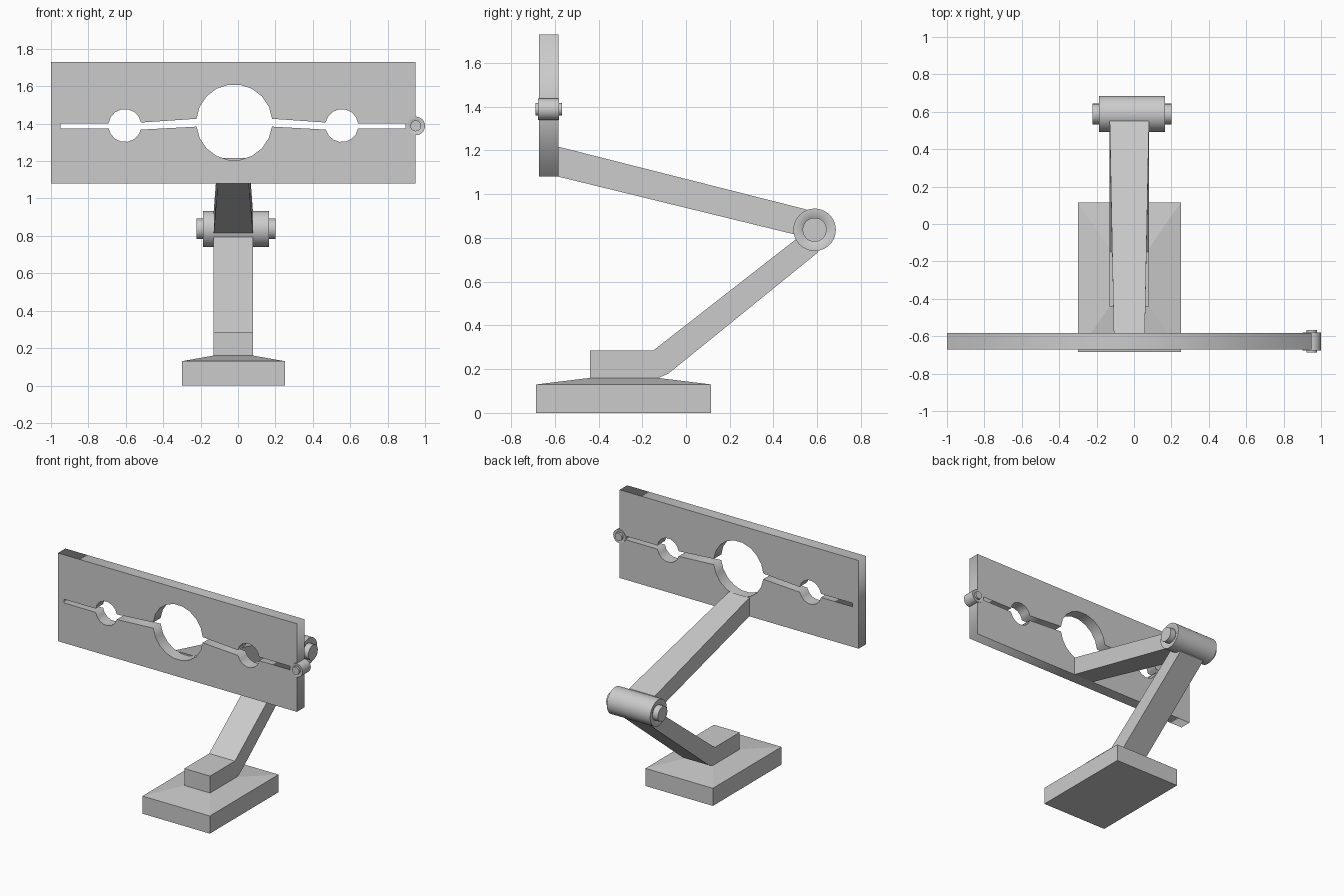
import bpy, bmesh
from math import pi, sin, cos, asin
from mathutils import Matrix

if "Cube" in bpy.data.objects:
    bpy.data.objects.remove(bpy.data.objects["Cube"])

CX = -0.025  # symmetry line of board, arms and base


def finish(name, bm):
    bmesh.ops.recalc_face_normals(bm, faces=bm.faces[:])
    me = bpy.data.meshes.new(name)
    bm.to_mesh(me)
    bm.free()
    ob = bpy.data.objects.new(name, me)
    bpy.context.collection.objects.link(ob)
    return ob


def side_profile(name, pts):
    """Extrude a (y, z, half width) outline across x."""
    bm = bmesh.new()
    left = [bm.verts.new((CX - w, y, z)) for y, z, w in pts]
    right = [bm.verts.new((CX + w, y, z)) for y, z, w in pts]
    bm.faces.new(left)
    bm.faces.new(right)
    for i in range(len(pts)):
        j = (i + 1) % len(pts)
        bm.faces.new((left[i], left[j], right[j], right[i]))
    return finish(name, bm)


def pin_joint(name, half, rim, r_body, r_ring, r_pin, recess, pin_half, matrix):
    """Barrel with recessed caps and a protruding pin, turned about local z."""
    end = [(r_body, half), (r_ring, half), (r_pin, half - recess),
           (r_pin, pin_half), (0, pin_half)]
    profile = [(r, -h) for r, h in reversed(end)] + end
    bm = bmesh.new()
    vs = [bm.verts.new((r, 0, h)) for r, h in profile]
    edges = [bm.edges.new(p) for p in zip(vs, vs[1:])]
    bmesh.ops.spin(bm, geom=vs + edges, cent=(0, 0, 0), axis=(0, 0, 1),
                   angle=2 * pi, steps=rim)
    bmesh.ops.remove_doubles(bm, verts=bm.verts[:], dist=1e-5)
    bmesh.ops.transform(bm, matrix=matrix, verts=bm.verts[:])
    ob = finish(name, bm)
    bpy.ops.object.select_all(action='DESELECT')
    ob.select_set(True)
    bpy.context.view_layer.objects.active = ob
    bpy.ops.object.shade_smooth_by_angle(angle=0.6)


# Stocks board: rectangle with one keyhole-shaped opening
def arc(x, zc, r, z0, z1, up, n):
    a0, a1 = pi - asin((z0 - zc) / r), asin((z1 - zc) / r)
    if not up:
        a1 += 2 * pi
    return [(x + r * cos(a0 + (a1 - a0) * i / n),
             zc + r * sin(a0 + (a1 - a0) * i / n)) for i in range(n + 1)]


def opening_edge(thin, near, wide, up):
    return ([(-0.95, thin)]
            + arc(CX - 0.58, 1.39, 0.088, thin, near, up, 7)
            + arc(CX + 0.005, 1.407, 0.203, wide, wide, up, 9)
            + arc(CX + 0.58, 1.39, 0.088, near, thin, up, 7)
            + [(0.895, thin)])


upper = opening_edge(1.402, 1.406, 1.426, True)
lower = opening_edge(1.375, 1.368, 1.384, False)
cu = bpy.data.curves.new("stocks_board", 'CURVE')
cu.dimensions = '2D'
cu.fill_mode = 'BOTH'
cu.extrude = 0.0435
rect = [(-1, 1.08), (0.95, 1.08), (0.95, 1.73), (-1, 1.73)]
for loop in (rect, upper + lower[::-1]):
    sp = cu.splines.new('POLY')
    sp.points.add(len(loop) - 1)
    for p, (x, z) in zip(sp.points, loop):
        p.co = (x, z, 0, 1)
    sp.use_cyclic_u = True
board = bpy.data.objects.new("stocks_board", cu)
bpy.context.collection.objects.link(board)
board.matrix_world = (Matrix.Translation((0, -0.6275, 0))
                      @ Matrix.Rotation(pi / 2, 4, 'X'))
board.select_set(True)
bpy.context.view_layer.objects.active = board
bpy.ops.object.convert(target='MESH')

# Arms
side_profile("upper_arm", [(-0.584, 1.08, 0.083), (0.50, 0.815, 0.105),
                           (0.585, 0.80, 0.105), (0.55, 0.93, 0.105),
                           (-0.584, 1.217, 0.083)])
side_profile("lower_arm", [(y, z, 0.105) for y, z in (
    (-0.44, 0.15), (-0.13, 0.158), (-0.08, 0.18), (0.605, 0.735),
    (0.585, 0.835), (0.53, 0.815), (-0.15, 0.285), (-0.44, 0.285))])

# Base: slab with a sloped top
bm = bmesh.new()
rings = []
for x, y0, y1, z in ((0.275, -0.685, 0.115, 0), (0.275, -0.685, 0.115, 0.13),
                     (0.105, -0.44, -0.13, 0.16)):
    rings.append([bm.verts.new((CX + sx * x, y, z))
                  for sx, y in ((-1, y0), (1, y0), (1, y1), (-1, y1))])
bm.faces.new(rings[0])
bm.faces.new(rings[2])
for a, b in zip(rings, rings[1:]):
    for i in range(4):
        j = (i + 1) % 4
        bm.faces.new((a[i], a[j], b[j], b[i]))
finish("base", bm)

# Elbow joint across x, board hinge along y
pin_joint("elbow_joint", 0.177, 40, 0.097, 0.075, 0.055, 0.01, 0.211,
          Matrix.Translation((-0.01, 0.588, 0.837)) @ Matrix.Rotation(pi / 2, 4, 'Y'))
pin_joint("board_hinge", 0.048, 24, 0.05, 0.04, 0.029, 0.004, 0.06,
          Matrix.Translation((0.95, -0.6275, 1.388)) @ Matrix.Rotation(pi / 2, 4, 'X'))
